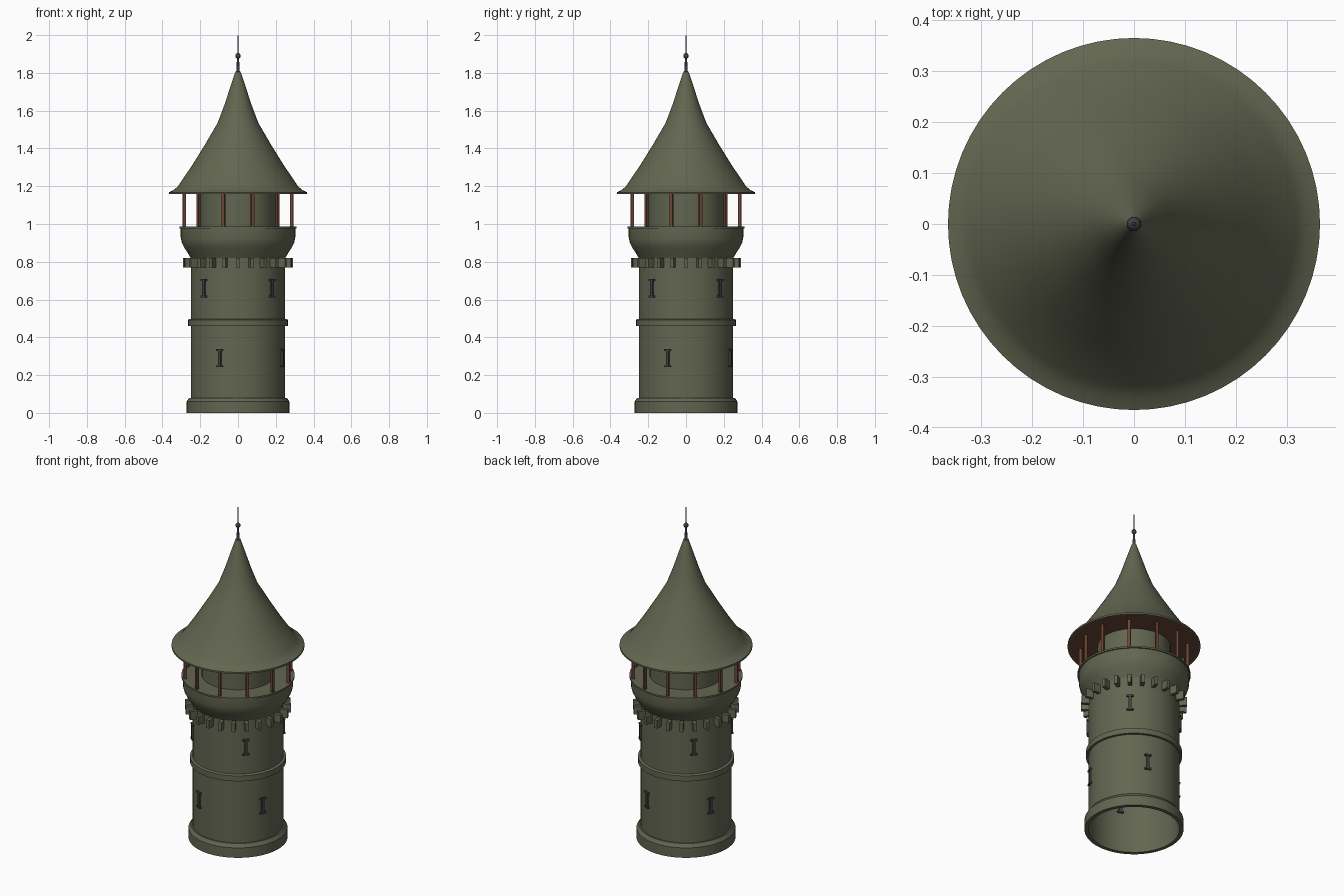
import bpy, bmesh, math
from mathutils import Matrix, Vector

if "Cube" in bpy.data.objects:
    bpy.data.objects.remove(bpy.data.objects["Cube"])

SEG = 64


def material(name, rgb):
    m = bpy.data.materials.new(name)
    m.diffuse_color = (*rgb, 1.0)
    m.use_nodes = True
    m.node_tree.nodes["Principled BSDF"].inputs["Base Color"].default_value = m.diffuse_color
    return m


STONE = material("grey_green", (0.125, 0.132, 0.082))
WOOD = material("brown_wood", (0.150, 0.058, 0.035))
IRON = material("dark_iron", (0.050, 0.050, 0.058))


def finish(name, bm, mat, angle=30):
    mesh = bpy.data.meshes.new(name)
    bm.to_mesh(mesh)
    bm.free()
    mesh.materials.append(mat)
    ob = bpy.data.objects.new(name, mesh)
    bpy.context.collection.objects.link(ob)
    bpy.ops.object.select_all(action='DESELECT')
    ob.select_set(True)
    bpy.context.view_layer.objects.active = ob
    bpy.ops.object.shade_smooth_by_angle(angle=math.radians(angle))
    return ob


def lathe(name, profile, mat, seg=SEG, closed=False, angle=30):
    """Revolve (radius, height) points, listed bottom to top on the outside."""
    bm = bmesh.new()
    rings = []
    for r, z in profile:
        if r < 1e-5:
            rings.append([bm.verts.new((0, 0, z))] * seg)
        else:
            rings.append([bm.verts.new((r * math.cos(2 * math.pi * i / seg),
                                        r * math.sin(2 * math.pi * i / seg), z))
                          for i in range(seg)])
    pairs = list(zip(rings, rings[1:]))
    if closed:
        pairs.append((rings[-1], rings[0]))
    for a, b in pairs:
        for i in range(seg):
            j = (i + 1) % seg
            corners = list(dict.fromkeys((a[i], a[j], b[j], b[i])))
            bm.faces.new(corners)
    return finish(name, bm, mat, angle)


def add_box(bm, size, center, turn):
    """Box placed on the +x side, then turned about the vertical axis."""
    m = (Matrix.Rotation(turn, 4, 'Z') @ Matrix.Translation(Vector(center))
         @ Matrix.Diagonal((*size, 1)))
    bmesh.ops.create_cube(bm, size=1, matrix=m)


def box_ring(name, count, start, boxes, mat):
    bm = bmesh.new()
    for k in range(count):
        for size, center in boxes:
            add_box(bm, size, center, math.radians(start + 360 * k / count))
    return finish(name, bm, mat)


# Hollow shaft, open at the bottom
lathe("tower_wall", [(0.25, 0), (0.25, 0.83)], STONE)

# Plinth and middle band
lathe("plinth", [(0.25, 0), (0.272, 0), (0.272, 0.06), (0.258, 0.08), (0.25, 0.08)],
      STONE)
lathe("middle_band", [(0.25, 0.46), (0.264, 0.46), (0.264, 0.493), (0.25, 0.498)],
      STONE)

# Small blocks under the flared storey
box_ring("corbels", 24, 0, [((0.048, 0.02, 0.05), (0.268, 0, 0.795))], STONE)

# Flared parapet with a thin rim and the deck
lathe("flared_parapet", [(0.25, 0.82), (0.268, 0.85), (0.285, 0.875), (0.297, 0.9),
                         (0.303, 0.925), (0.304, 0.976)], STONE)
lathe("parapet_rim", [(0.30, 0.976), (0.311, 0.976), (0.311, 0.986), (0.30, 0.986)],
      STONE)
lathe("deck", [(0.302, 0.985), (0.19, 0.985)], STONE)

# Inner drum and the posts carrying the roof
lathe("inner_drum", [(0.20, 0.98), (0.20, 1.165)], STONE)
box_ring("roof_posts", 12, 15, [((0.016, 0.016, 0.18), (0.295, 0, 1.073))], WOOD)

# Bell-shaped roof with wooden underside
lathe("roof", [(0.355, 1.158), (0.365, 1.158), (0.365, 1.168), (0.34, 1.18),
               (0.318, 1.2), (0.24, 1.315), (0.175, 1.42), (0.108, 1.535),
               (0.072, 1.63), (0.036, 1.74), (0.014, 1.805), (0, 1.815)], STONE)
lathe("roof_underside", [(0, 1.16), (0.36, 1.16)], WOOD)

# Finial: spike with a ball
lathe("finial_spike", [(0.010, 1.80), (0.007, 1.84), (0.006, 1.885), (0.003, 1.91),
                       (0.003, 1.998), (0, 2.0)], IRON, seg=12)
lathe("finial_ball", [(0.014 * math.cos(math.radians(a)), 1.89 + 0.016 * math.sin(math.radians(a)))
                      for a in range(-90, 91, 30)], IRON, seg=12, angle=60)


# I-shaped wall anchors, a bar with two end plates
def anchors(name, start, z):
    boxes = [((0.02, 0.016, 0.08), (0.25, 0, z)),
             ((0.022, 0.036, 0.01), (0.25, 0, z + 0.043)),
             ((0.022, 0.036, 0.01), (0.25, 0, z - 0.043))]
    box_ring(name, 4, start, boxes, IRON)


anchors("lower_wall_anchors", -112.5, 0.29)
anchors("upper_wall_anchors", 45, 0.66)
